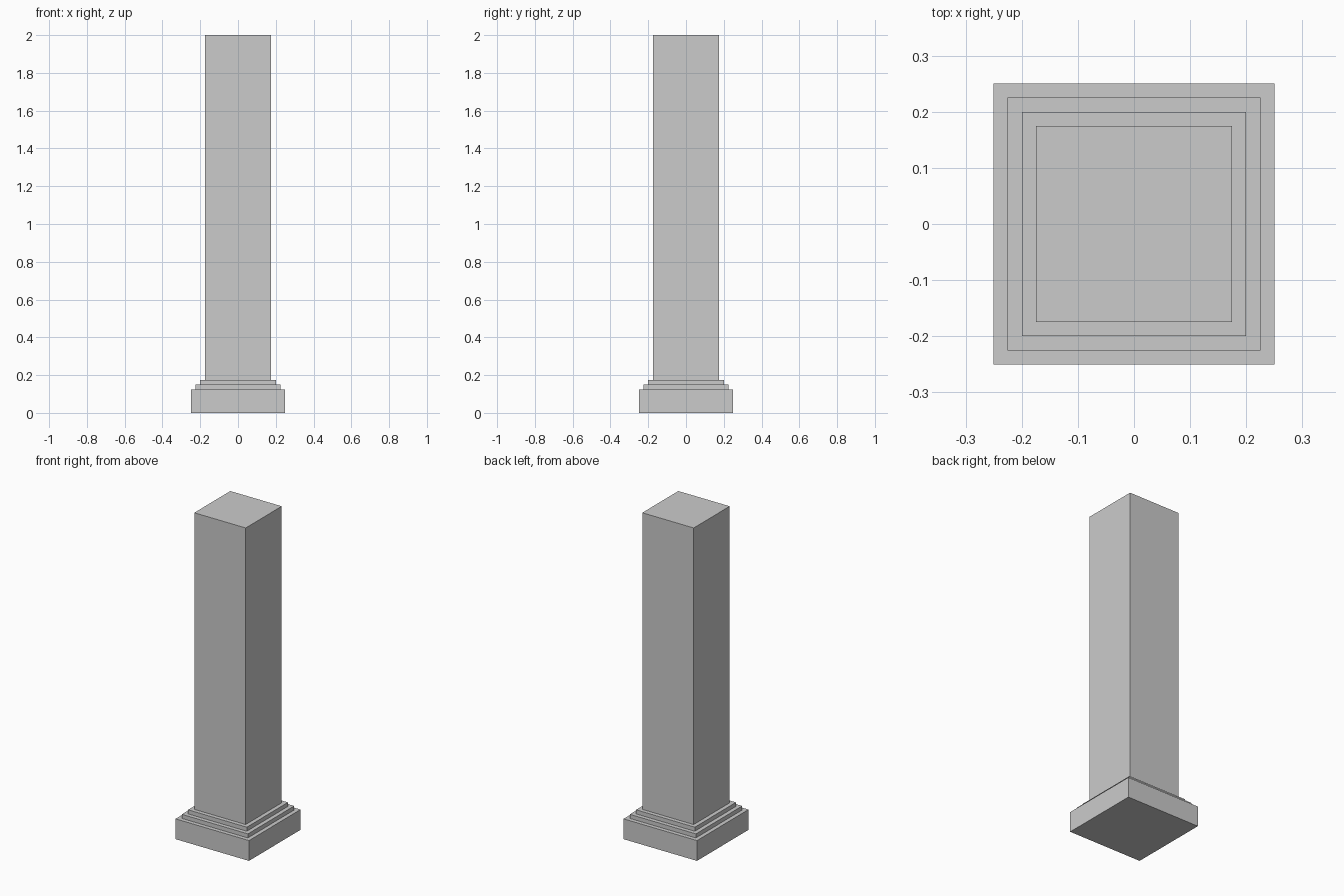
import bpy
import bmesh

if "Cube" in bpy.data.objects:
    bpy.data.objects.remove(bpy.data.objects["Cube"])

# Stepped profile: (half width, height) from the plinth up to the shaft top
PROFILE = [
    (0.25, 0.0), (0.25, 0.125),      # plinth
    (0.225, 0.125), (0.225, 0.15),   # lower step
    (0.20, 0.15), (0.20, 0.175),     # upper step
    (0.175, 0.175), (0.175, 2.0),    # shaft
]


def square_ring(bm, half, z):
    corners = ((-1, -1), (1, -1), (1, 1), (-1, 1))
    return [bm.verts.new((x * half, y * half, z)) for x, y in corners]


# Pillar: one closed skin joining the square rings
bm = bmesh.new()
rings = [square_ring(bm, half, z) for half, z in PROFILE]
for low, high in zip(rings, rings[1:]):
    for i in range(4):
        j = (i + 1) % 4
        bm.faces.new((low[i], low[j], high[j], high[i]))

# Underside and top cap
bm.faces.new(rings[0][::-1])
bm.faces.new(rings[-1])

mesh = bpy.data.meshes.new("square_pillar")
bm.to_mesh(mesh)
bm.free()
pillar = bpy.data.objects.new("square_pillar", mesh)
bpy.context.collection.objects.link(pillar)
